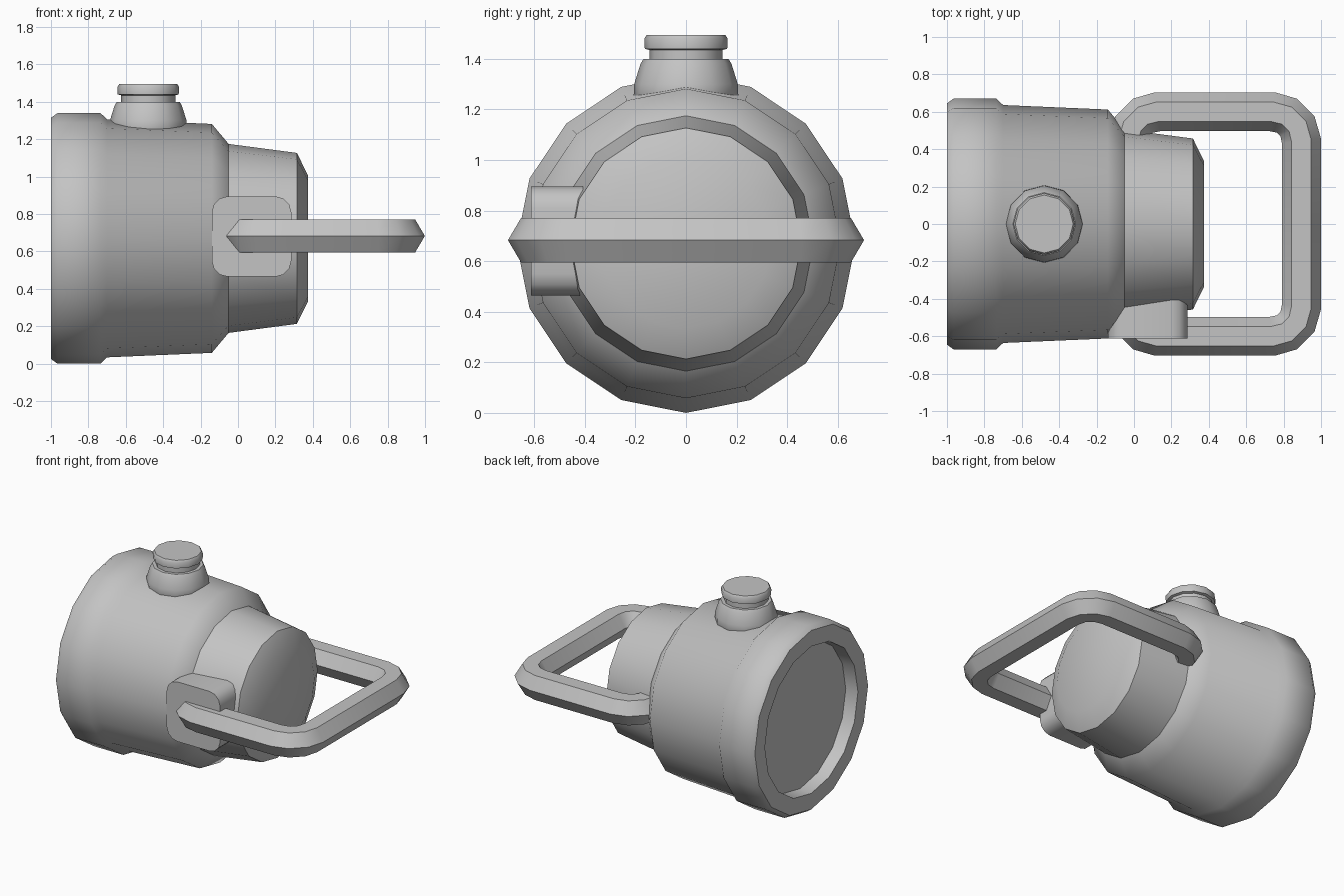
import bpy, bmesh, math
from mathutils import Matrix, Vector

if "Cube" in bpy.data.objects:
    bpy.data.objects.remove(bpy.data.objects["Cube"])

grey = bpy.data.materials.new("plain grey")
grey.diffuse_color = (0.55, 0.55, 0.55, 1)
grey.use_nodes = True
grey.node_tree.nodes["Principled BSDF"].inputs["Base Color"].default_value = grey.diffuse_color


def finish(name, bm, sharp_edges=None, angle=40):
    """Make an object; edges are sharp by list if given, else by angle."""
    bmesh.ops.recalc_face_normals(bm, faces=bm.faces)
    for f in bm.faces:
        f.smooth = True
    for e in bm.edges:
        if sharp_edges is None:
            e.smooth = e.calc_face_angle(0) < math.radians(angle)
        else:
            e.smooth = e not in sharp_edges
    me = bpy.data.meshes.new(name)
    bm.to_mesh(me)
    bm.free()
    me.materials.append(grey)
    ob = bpy.data.objects.new(name, me)
    bpy.context.collection.objects.link(ob)
    return ob


def loft(bm, rings):
    """Skin closed rings of vertices and cap both ends."""
    n = len(rings[0])
    for a, b in zip(rings, rings[1:]):
        for i in range(n):
            j = (i + 1) % n
            bm.faces.new((a[i], a[j], b[j], b[i]))
    bm.faces.new(rings[0])
    bm.faces.new(rings[-1])


def lathe(name, profile, sides, sharp, matrix):
    """Turn (radius, height) points; 'sharp' lists creased ring numbers."""
    bm = bmesh.new()
    rings = []
    for r, h in profile:
        rings.append([bm.verts.new(matrix @ Vector((
            r * math.cos(math.tau * i / sides),
            r * math.sin(math.tau * i / sides), h))) for i in range(sides)])
    loft(bm, rings)
    creased = set()
    for k in sharp:
        ring = set(rings[k])
        creased |= {e for e in bm.edges if set(e.verts) <= ring}
    return finish(name, bm, creased)


# Main drum with recessed back and stepped nose, turned about x
lathe("body", [(0.52, -0.91), (0.53, -1.0), (0.645, -1.0), (0.67, -0.965),
               (0.67, -0.735), (0.636, -0.70), (0.612, -0.14), (0.505, -0.05),
               (0.457, 0.315), (0.335, 0.375)],
      16, (0, 1, 2, 7, 8),
      Matrix.Translation((0, 0, 0.67)) @ Matrix.Rotation(math.pi / 2, 4, 'Y'))

# Button on top: flared base, neck and flange
lathe("top_knob", [(0.21, 1.18), (0.205, 1.30), (0.18, 1.38), (0.168, 1.40),
                   (0.145, 1.40), (0.145, 1.435), (0.163, 1.44),
                   (0.165, 1.48), (0.155, 1.495)],
      12, (3, 4, 5, 6, 8), Matrix.Translation((-0.48, 0, 0)))

# Handle: hexagonal section swept along a rounded U
quarter = []
for cx, start in ((0.125, 180), (0.74, 90)):
    for k in range(4):
        a = math.radians(start - 30 * k)
        quarter.append(Vector((cx + 0.155 * math.cos(a),
                               0.445 + 0.155 * math.sin(a), 0)))
half = [Vector((-0.03, 0.38, 0))] + quarter
path = half + [Vector((p.x, -p.y, 0)) for p in reversed(half)]
bm = bmesh.new()
rings = []
for i, p in enumerate(path):
    t_in = (p - path[i - 1]).normalized() if i else Vector()
    t_out = (path[i + 1] - p).normalized() if i < len(path) - 1 else Vector()
    t = (t_in + t_out).normalized()
    side = Vector((t.y, -t.x, 0))
    ring = []
    for k in range(6):
        a = math.tau * k / 6
        ring.append(bm.verts.new(p + side * 0.105 * math.cos(a)
                                 + Vector((0, 0, 0.683 + 0.102 * math.sin(a)))))
    rings.append(ring)
loft(bm, rings)
finish("handle", bm)

# Rounded mounting block on the front side
cx, cz, hx, hz, rad = 0.0725, 0.68, 0.2125, 0.215, 0.085
outline = []
for q, (sx, sz) in enumerate(((1, 1), (-1, 1), (-1, -1), (1, -1))):
    for k in range(4):
        a = math.radians(90 * q + 30 * k)
        outline.append((cx + sx * (hx - rad) + rad * math.cos(a),
                        cz + sz * (hz - rad) + rad * math.sin(a)))
bm = bmesh.new()
loft(bm, [[bm.verts.new((x, y, z)) for x, z in outline] for y in (-0.612, -0.37)])
finish("handle_mount", bm)
